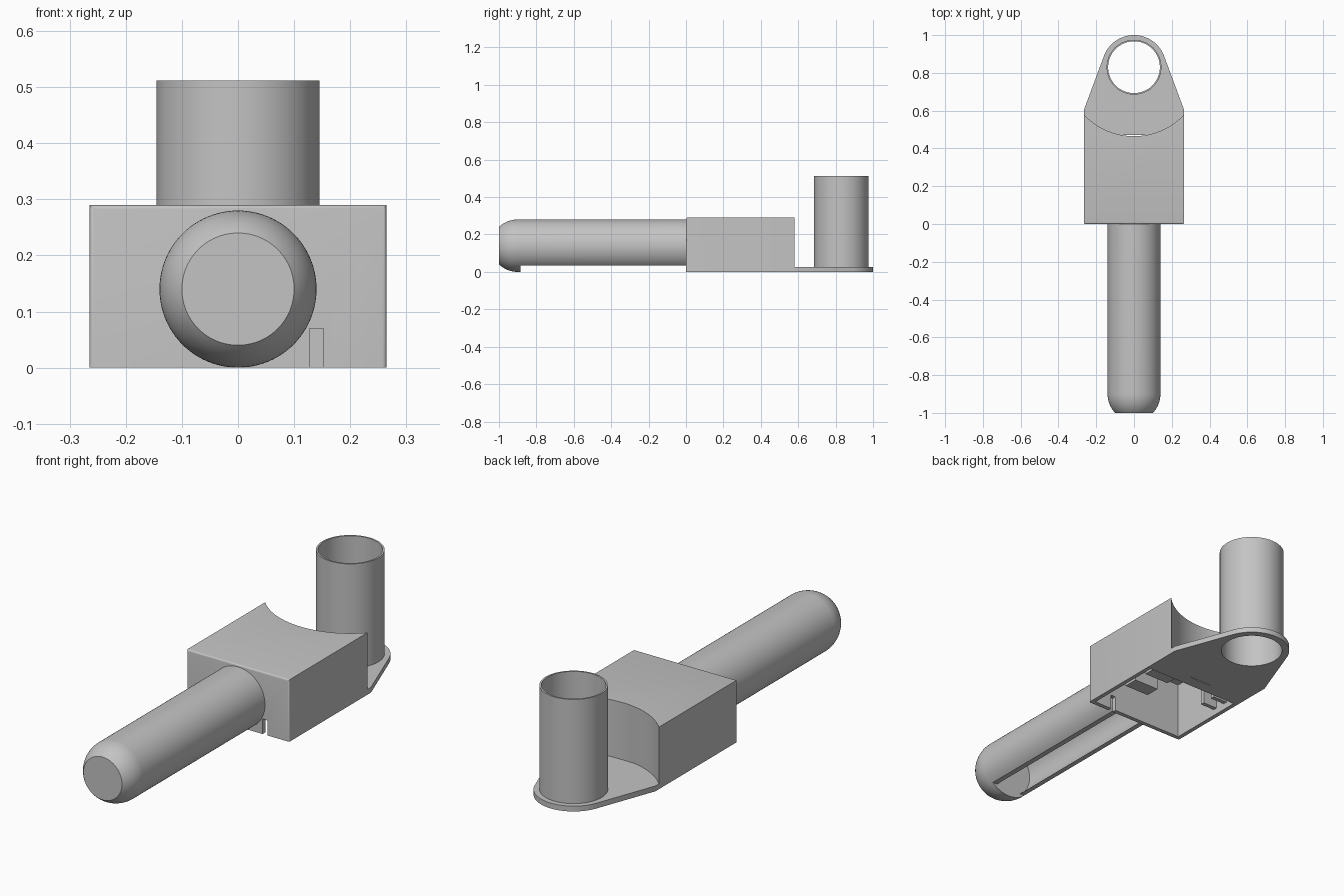
import bpy, bmesh, math
from mathutils import Matrix

old = bpy.data.objects.get("Cube")
if old:
    bpy.data.objects.remove(old, do_unlink=True)

grey = bpy.data.materials.new("plain grey")
grey.use_nodes = True
COLOUR = (0.55, 0.55, 0.55, 1)
grey.diffuse_color = COLOUR
grey.node_tree.nodes["Principled BSDF"].inputs["Base Color"].default_value = COLOUR

W, D, H = 0.265, 0.6, 0.29          # block half width, depth, height
TUBE_Y, TUBE_OUT, TUBE_IN = 0.83, 0.145, 0.137
ROD_R = 0.14


def finish(name, bm):
    bmesh.ops.recalc_face_normals(bm, faces=bm.faces)
    mesh = bpy.data.meshes.new(name)
    bm.to_mesh(mesh)
    bm.free()
    mesh.materials.append(grey)
    ob = bpy.data.objects.new(name, mesh)
    bpy.context.collection.objects.link(ob)
    return ob


def box(name, x0, x1, y0, y1, z0, z1):
    bm = bmesh.new()
    m = Matrix.Translation(((x0 + x1) / 2, (y0 + y1) / 2, (z0 + z1) / 2))
    bmesh.ops.create_cube(bm, size=1, matrix=m @ Matrix.Diagonal((x1 - x0, y1 - y0, z1 - z0, 1)))
    return finish(name, bm)


def prism(name, outline, z0, z1):
    bm = bmesh.new()
    face = bm.faces.new([bm.verts.new((x, y, z0)) for x, y in outline])
    top = bmesh.ops.extrude_face_region(bm, geom=[face])["geom"]
    for v in top:
        if isinstance(v, bmesh.types.BMVert):
            v.co.z = z1
    return finish(name, bm)


def circle(r, cy, n=96, start=0.0, end=math.tau):
    return [(r * math.cos(start + (end - start) * i / n),
             cy + r * math.sin(start + (end - start) * i / n)) for i in range(n)]


def revolve(name, profile, n=96):
    """Spin (radius, y) pairs round the rod axis, closing both ends."""
    bm = bmesh.new()
    rings = [[bm.verts.new((r * math.cos(math.tau * i / n), y,
                            ROD_R + r * math.sin(math.tau * i / n))) for i in range(n)]
             for r, y in profile]
    for a, b in zip(rings, rings[1:]):
        for i in range(n):
            j = (i + 1) % n
            bm.faces.new((a[i], a[j], b[j], b[i]))
    bm.faces.new(rings[0])
    bm.faces.new(rings[-1])
    return finish(name, bm)


def cut(ob, *cutters):
    for c in cutters:
        mod = ob.modifiers.new("cut", 'BOOLEAN')
        mod.operation, mod.solver, mod.object = 'DIFFERENCE', 'EXACT', c
        bpy.context.view_layer.objects.active = ob
        bpy.ops.object.modifier_apply(modifier=mod.name)
        bpy.data.objects.remove(c, do_unlink=True)


def smooth(ob):
    bpy.ops.object.select_all(action='DESELECT')
    ob.select_set(True)
    bpy.context.view_layer.objects.active = ob
    bpy.ops.object.shade_smooth_by_angle(angle=math.radians(30))


# Block with softened front edges
block = box("block", -W, W, 0, D, 0, H)
bm = bmesh.new()
bm.from_mesh(block.data)
front = [e for e in bm.edges
         if all(v.co.y < 0.01 for v in e.verts) and max(v.co.z for v in e.verts) > 0.1]
bmesh.ops.bevel(bm, geom=front, offset=0.008, segments=4, profile=0.5, affect='EDGES')
bm.to_mesh(block.data)
bm.free()

# Curved back, open underside and cable notch
cut(block,
    prism("back_cutter", circle(0.365, TUBE_Y, 128), -0.1, 0.5),
    box("cavity_cutter", -W + 0.02, W - 0.02, 0.02, 0.41, -0.1, H - 0.02),
    box("notch_cutter", 0.127, 0.152, -0.1, 0.1, -0.1, 0.07))
smooth(block)

# Ledges and ribs inside the block
for i, y in enumerate((0.06, 0.2)):
    box(f"inner_ledge_{i + 1}", -0.03, 0.1, y, y + 0.07, 0.12, H - 0.01)
for i, y in enumerate((0.27, 0.34)):
    box(f"inner_rib_{i + 1}", -W + 0.01, -0.17, y, y + 0.02, 0.03, H - 0.01)

# Tapered base plate: straight sides run tangent into the rounded end
R = 0.17
dx, dy = W, 0.605 - TUBE_Y
tangent = math.atan2(dy, dx) + math.acos(R / math.hypot(dx, dy))
arc = circle(R, TUBE_Y, 64, tangent, math.pi - tangent)
arc.append((-arc[0][0], arc[0][1]))
plate = prism("base_plate", [(-W, 0.56), (-W, 0.605)][::1] + arc[::-1] +
              [(W, 0.605), (W, 0.56), (0.2, 0.47), (-0.2, 0.47)], 0, 0.025)
cut(plate, prism("hole_cutter", circle(TUBE_IN, TUBE_Y), -0.1, 0.1))
smooth(plate)

# Upright open tube
tube = prism("upright_tube", circle(TUBE_OUT, TUBE_Y), 0, 0.512)
cut(tube, prism("bore_cutter", circle(TUBE_IN, TUBE_Y), -0.1, 0.7))
smooth(tube)

# Handle rod with a flattened round tip and an open channel below
last = math.acos(0.1 / ROD_R)
tip = [(ROD_R * math.cos(last * i / 12), -0.9 - 0.1 * math.sin(last * i / 12) / math.sin(last))
       for i in range(12, -1, -1)]
rod = revolve("handle_rod", tip + [(ROD_R, 0.01)])
cut(rod,
    box("underside_cutter", -0.3, 0.3, -0.885, 0, -0.1, 0.035),
    revolve("channel_cutter", [(0.125, -0.885), (0.125, 0)]))
smooth(rod)
